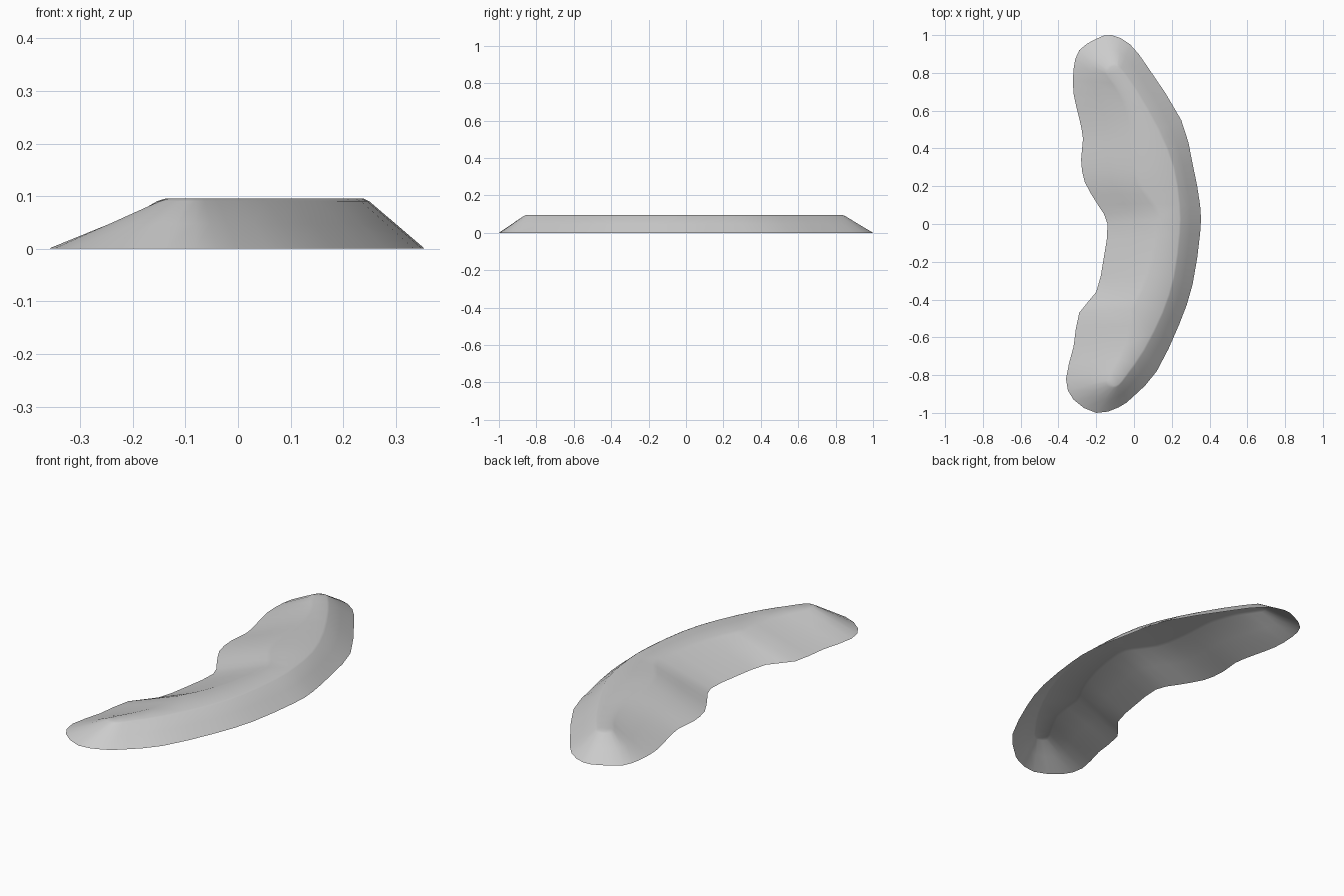
import bpy
import bmesh
import math
from mathutils import Vector

default = bpy.data.objects.get("Cube")
if default:
    bpy.data.objects.remove(default, do_unlink=True)

HEIGHT = 0.095
UNIT = 0.01

# Paired outlines, counter-clockwise from the front tip: (foot x, foot y, crest x, crest y)
OUTER_SIDE = [
    (-20, -100, -11, -86), (-8, -97, -8, -85), (0, -91, -4, -80),
    (12, -78, 5, -67), (24, -53, 15, -47), (31, -32, 21, -28),
    (35, -5, 24, -5), (35, 10, 24, 10), (31, 32, 21, 30),
    (25, 55, 13, 50), (8, 82, 1, 71), (-2, 95, -7, 82),
]
INNER_SIDE = [
    (-12, 100, -9, 84), (-20, 98, -12, 84), (-29, 92, -14, 82),
    (-32, 82, -14, 79), (-32, 69, -7, 69), (-29, 56, -2, 56),
    (-27, 45, -1, 45), (-28, 34, 0, 34), (-26, 22, 3, 21),
    (-19, 10, 10, 11), (-14, 0, 13, 3), (-16, -18, 10, -18),
    (-20, -36, 4, -35), (-29, -47, -1, -45), (-32, -65, -3, -63),
    (-36, -82, -12, -79), (-32, -93, -14, -84),
]


def smooth_loop(points, steps):
    """Closed Catmull-Rom curve through the points."""
    result, count = [], len(points)
    for i in range(count):
        a, b, c, d = (points[(i + k) % count] for k in (-1, 0, 1, 2))
        for s in range(steps):
            t = s / steps
            result.append(b + (c - a) * t / 2
                          + (a * 2 - b * 5 + c * 4 - d) * t * t / 2
                          + (b * 3 - a - c * 3 + d) * t ** 3 / 2)
    return result


def make_material(name, colour):
    material = bpy.data.materials.new(name)
    material.use_nodes = True
    material.diffuse_color = colour
    shader = next(n for n in material.node_tree.nodes if n.type == "BSDF_PRINCIPLED")
    shader.inputs["Base Color"].default_value = colour
    return material


def build_ridge(name, pairs, material):
    foot = smooth_loop([Vector((p[0], p[1], 0)) * UNIT for p in pairs], 2)
    crest = smooth_loop([Vector((p[2], p[3], 0)) * UNIT for p in pairs], 2)
    up = Vector((0, 0, HEIGHT))
    bm = bmesh.new()

    # Rings from the open foot, up the slope, over a softened rim
    rings = []
    for blend, lift in ((0, 0), (0.5, 0.5), (0.95, 0.95), (1.04, 1)):
        rings.append([bm.verts.new(f.lerp(c, blend) + up * lift)
                      for f, c in zip(foot, crest)])
    count = len(foot)
    for low, high in zip(rings, rings[1:]):
        for i in range(count):
            j = (i + 1) % count
            bm.faces.new((low[i], low[j], high[j], high[i]))

    # Flat plateau
    plateau = bm.faces.new(rings[-1])
    bmesh.ops.triangulate(bm, faces=[plateau])

    mesh = bpy.data.meshes.new(name)
    bm.to_mesh(mesh)
    bm.free()
    mesh.materials.append(material)
    ridge = bpy.data.objects.new(name, mesh)
    bpy.context.collection.objects.link(ridge)
    return ridge


grey = make_material("plain grey", (0.6, 0.6, 0.6, 1))
ridge = build_ridge("crescent_ridge", OUTER_SIDE + INNER_SIDE, grey)

# Smooth shading with sharp creases kept
bpy.ops.object.select_all(action="DESELECT")
ridge.select_set(True)
bpy.context.view_layer.objects.active = ridge
bpy.ops.object.shade_smooth_by_angle(angle=math.radians(40))
